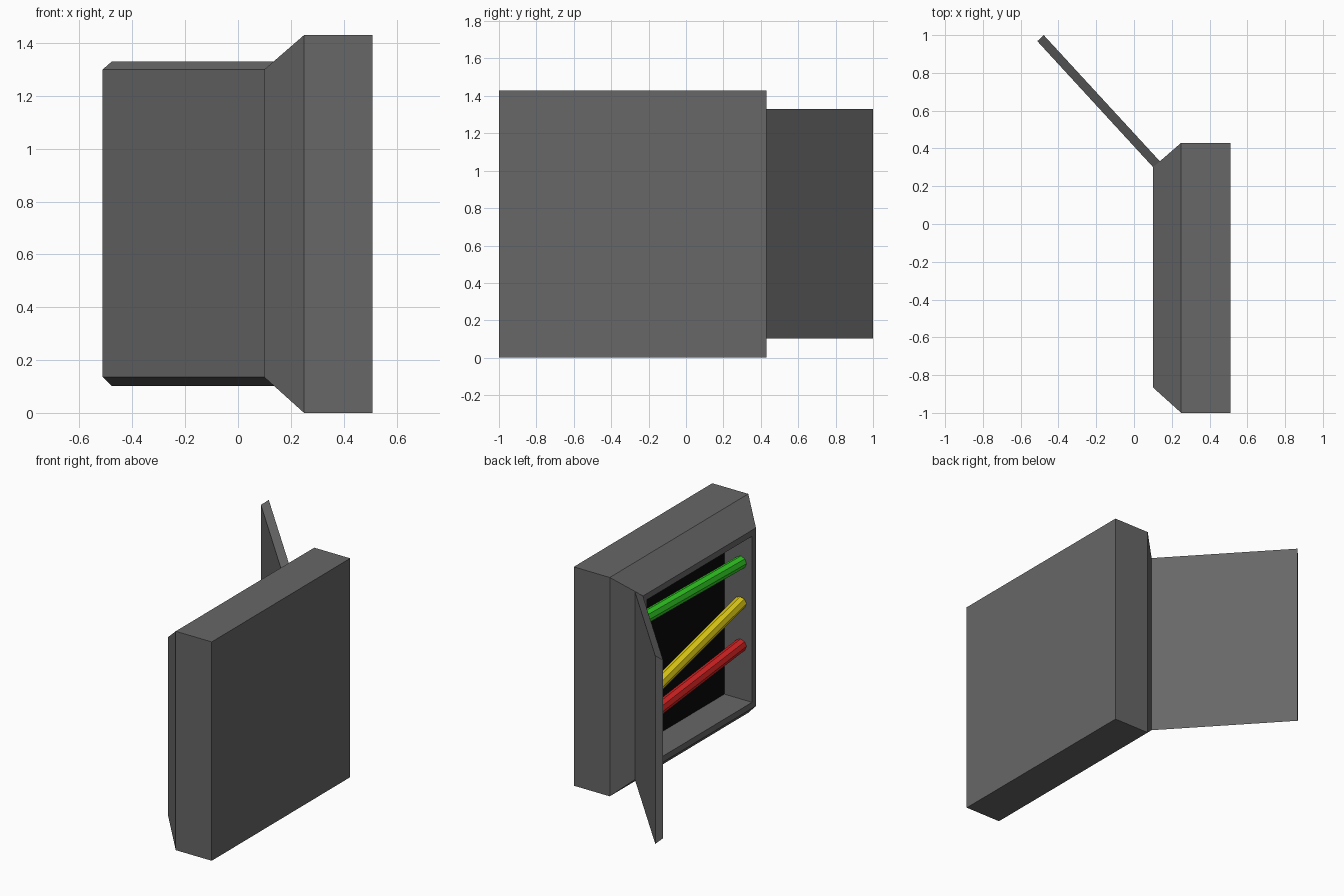
import bpy, bmesh
from mathutils import Vector

if "Cube" in bpy.data.objects:
    bpy.data.objects.remove(bpy.data.objects["Cube"])


def material(name, rgb):
    m = bpy.data.materials.new(name)
    m.diffuse_color = (*rgb, 1)
    m.use_nodes = True
    m.node_tree.nodes["Principled BSDF"].inputs["Base Color"].default_value = m.diffuse_color
    return m


grey = material("dark grey", (0.135, 0.135, 0.135))
black = material("black", (0.003, 0.003, 0.003))
green = material("green", (0.03, 0.60, 0.017))
yellow = material("yellow", (0.72, 0.58, 0.006))
red = material("red", (0.65, 0.016, 0.016))


def loft(name, rings, mats, last_index=0):
    """Join four-sided rings in sequence and cap both ends."""
    bm = bmesh.new()
    loops = [[bm.verts.new(p) for p in r] for r in rings]
    for a, b in zip(loops, loops[1:]):
        for i in range(4):
            j = (i + 1) % 4
            bm.faces.new((a[i], a[j], b[j], b[i]))
    bm.faces.new(loops[0])
    bm.faces.new(loops[-1]).material_index = last_index
    bmesh.ops.recalc_face_normals(bm, faces=bm.faces)
    me = bpy.data.meshes.new(name)
    bm.to_mesh(me)
    bm.free()
    for m in mats:
        me.materials.append(m)
    ob = bpy.data.objects.new(name, me)
    bpy.context.collection.objects.link(ob)


def ring(x, y0, y1, z0, z1):
    return [(x, y0, z0), (x, y1, z0), (x, y1, z1), (x, y0, z1)]


# Box: bevelled outside, thin rim, hollow inside with a black back panel
loft("box_body", [
    ring(0.51, -1.0, 0.43, 0.0, 1.43),
    ring(0.25, -1.0, 0.43, 0.0, 1.43),
    ring(0.10, -0.865, 0.30, 0.135, 1.30),
    ring(0.10, -0.825, 0.26, 0.175, 1.26),
    ring(0.30, -0.825, 0.26, 0.175, 1.26),
], [grey, black], 1)


# Open door: a slab that tapers in height through its thickness
def door_ring(hinge, tip, z0, z1):
    return [(*hinge, z0), (*tip, z0), (*tip, z1), (*hinge, z1)]


loft("door", [
    door_ring((0.102, 0.30), (-0.512, 0.968), 0.135, 1.30),
    door_ring((0.137, 0.332), (-0.478, 1.0), 0.102, 1.33),
], [grey])

# Wires running from one side wall to the other
for name, mat, z_far, z_hinge in (("green_wire", green, 1.07, 1.09),
                                  ("yellow_wire", yellow, 0.81, 0.54),
                                  ("red_wire", red, 0.53, 0.41)):
    a, b = Vector((0.18, -0.825, z_far)), Vector((0.18, 0.26, z_hinge))
    bpy.ops.mesh.primitive_cylinder_add(vertices=8, radius=0.04,
                                        depth=(b - a).length, location=(a + b) / 2)
    ob = bpy.context.object
    ob.name = name
    ob.rotation_euler = (b - a).to_track_quat('Z', 'Y').to_euler()
    ob.data.materials.append(mat)
